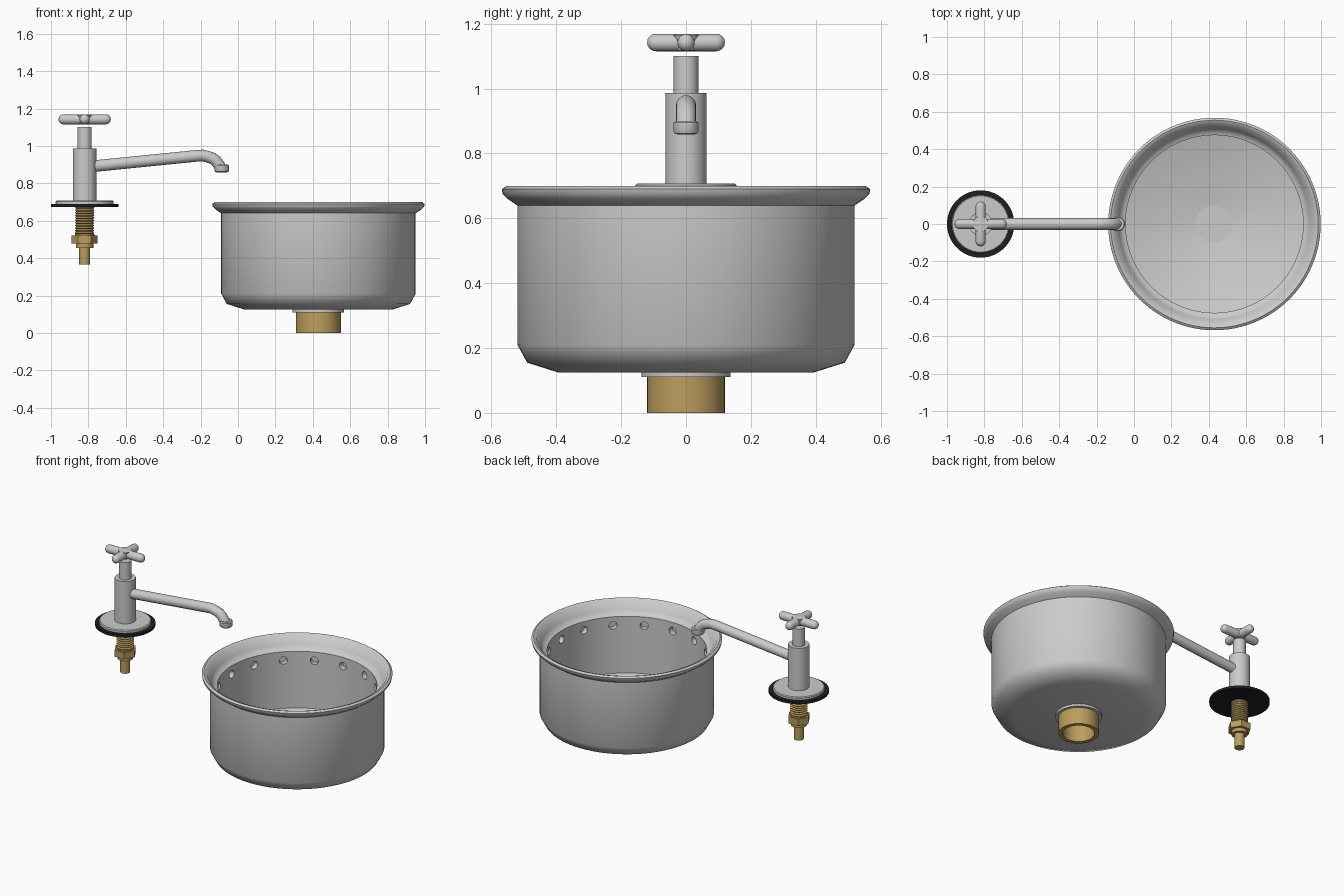
import bpy, bmesh, math
from mathutils import Matrix, Vector

if "Cube" in bpy.data.objects:
    bpy.data.objects.remove(bpy.data.objects["Cube"])


def material(name, rgb):
    m = bpy.data.materials.new(name)
    m.diffuse_color = (*rgb, 1)
    m.use_nodes = True
    m.node_tree.nodes["Principled BSDF"].inputs["Base Color"].default_value = m.diffuse_color
    return m


BRASS = material("brass", (0.50, 0.34, 0.11))
RUBBER = material("rubber", (0.012, 0.014, 0.017))
BX, FX = 0.43, -0.82  # bowl axis, tap axis


def finish(name, bm, mat=None, loc=(0, 0, 0), rot=(0, 0, 0), angle=35):
    bmesh.ops.recalc_face_normals(bm, faces=bm.faces)
    me = bpy.data.meshes.new(name)
    bm.to_mesh(me)
    bm.free()
    ob = bpy.data.objects.new(name, me)
    bpy.context.collection.objects.link(ob)
    ob.location, ob.rotation_euler = loc, rot
    if mat:
        me.materials.append(mat)
    smooth(ob, angle)
    return ob


def smooth(ob, angle):
    bpy.ops.object.select_all(action='DESELECT')
    ob.select_set(True)
    bpy.context.view_layer.objects.active = ob
    bpy.ops.object.shade_smooth_by_angle(angle=math.radians(angle))


def lathe(name, profile, x=0, mat=None, segs=32, closed=False, loc=None, rot=(0, 0, 0), angle=35):
    """Revolve (radius, z) points about z; radius 0 becomes a pole."""
    bm = bmesh.new()
    rings = []
    for r, z in profile:
        if r == 0:
            rings.append([bm.verts.new((0, 0, z))] * segs)
        else:
            rings.append([bm.verts.new((r * math.cos(2 * math.pi * i / segs),
                                        r * math.sin(2 * math.pi * i / segs), z)) for i in range(segs)])
    pairs = list(zip(rings, rings[1:])) + ([(rings[-1], rings[0])] if closed else [])
    for a, b in pairs:
        for i in range(segs):
            j = (i + 1) % segs
            bm.faces.new(list(dict.fromkeys((a[i], a[j], b[j], b[i]))))
    return finish(name, bm, mat, loc or (x, 0, 0), rot, angle)


def disc(name, r, z0, z1, x, mat=None, segs=32):
    return lathe(name, [(0, z0), (r, z0), (r, z1), (0, z1)], x, mat, segs)


# Bowl with rolled rim, inner ledge and sloping floor
bowl = lathe("bowl", [
    (0, 0.125), (0.395, 0.125), (0.49, 0.155), (0.52, 0.21), (0.52, 0.64), (0.55, 0.66),
    (0.565, 0.675), (0.568, 0.69), (0.555, 0.699), (0.537, 0.692), (0.51, 0.64), (0.495, 0.618),
    (0.475, 0.612), (0.475, 0.24), (0.1, 0.138), (0, 0.138)], BX, segs=96, angle=48)

# Ring of sixteen flushing holes
bm = bmesh.new()
for i in range(16):
    a = 2 * math.pi * i / 16
    d = Vector((math.cos(a), math.sin(a), 0))
    mat = Matrix.Translation(d * 0.475 + Vector((BX, 0, 0.555))) @ d.to_track_quat('Z', 'Y').to_matrix().to_4x4()
    bmesh.ops.create_cone(bm, cap_ends=True, segments=16, radius1=0.025, radius2=0.025, depth=0.07, matrix=mat)
cutter = finish("hole_cutter", bm)
cutter.hide_render = True
mod = bowl.modifiers.new("holes", 'BOOLEAN')
mod.object, mod.operation, mod.solver = cutter, 'DIFFERENCE', 'EXACT'
bpy.context.view_layer.objects.active = bowl
bpy.ops.object.modifier_move_to_index(modifier="holes", index=0)
bpy.ops.object.modifier_apply(modifier="holes")
bpy.data.objects.remove(cutter)
smooth(bowl, 48)

# Drain: cover disc, flange and hollow brass tail
disc("drain_cover", 0.1, 0.136, 0.142, BX, segs=48)
lathe("drain_flange", [(0.095, 0.11), (0.138, 0.11), (0.138, 0.125), (0.095, 0.125)], BX, segs=48, closed=True)
lathe("drain_tail", [(0.095, 0), (0.12, 0), (0.12, 0.112), (0.095, 0.112)], BX, BRASS, 48, True)

# Tap base, body and stem
disc("gasket", 0.18, 0.674, 0.69, FX, RUBBER, 64)
lathe("base_flange", [(0, 0.69), (0.155, 0.69), (0.155, 0.703), (0.15, 0.708), (0, 0.708)], FX, segs=64)
disc("tap_body", 0.063, 0.70, 0.986, FX)
disc("tap_stem", 0.038, 0.98, 1.10, FX)

# Cross handle: two round-ended bars and a hub
R = 0.027
for name, half, rot in (("handle_bar_x", 0.14, (0, math.pi / 2, 0)), ("handle_bar_y", 0.12, (math.pi / 2, 0, 0))):
    cap = [(R * math.sin(t), half - R + R * math.cos(t)) for t in (math.pi / 8 * k for k in range(1, 5))]
    pts = [(0, half)] + cap + [(r, -z) for r, z in reversed(cap)] + [(0, -half)]
    lathe(name, pts, segs=20, loc=(FX, 0, 1.142), rot=rot)
lathe("handle_hub", [(0, 1.117), (0.03, 1.117), (0.042, 1.166), (0, 1.166)], FX, segs=24)

# Spout tube swept along a bent path
path = [(-0.80, 0.889), (-0.22, 0.947), (-0.19, 0.949), (-0.165, 0.943), (-0.135, 0.933),
        (-0.118, 0.92), (-0.105, 0.903), (-0.09, 0.878)]
cu = bpy.data.curves.new("spout", 'CURVE')
cu.dimensions = '3D'
cu.bevel_depth, cu.bevel_resolution, cu.use_fill_caps = 0.031, 6, True
sp = cu.splines.new('POLY')
sp.points.add(len(path) - 1)
for p, (x, z) in zip(sp.points, path):
    p.co = (x, 0, z, 1)
spout = bpy.data.objects.new("spout", cu)
bpy.context.collection.objects.link(spout)
bpy.ops.object.select_all(action='DESELECT')
spout.select_set(True)
bpy.context.view_layer.objects.active = spout
bpy.ops.object.convert(target='MESH')
smooth(bpy.context.object, 40)
lathe("spout_nozzle", [(0, 0.87), (0.025, 0.87), (0.025, 0.858), (0.036, 0.862), (0.039, 0.868),
                       (0.039, 0.895), (0.034, 0.9), (0, 0.9)], -0.087, segs=24)

# Brass threaded shank, nut, collar and inlet pipe
thread = [(0, 0.685)]
for k in range(12):
    z = 0.683 - k * 0.0135
    thread += [(0.052, z), (0.045, z - 0.0068)]
lathe("threaded_shank", thread + [(0, 0.52)], FX, BRASS, 24)
disc("nut_washer", 0.052, 0.517, 0.53, FX, BRASS)
disc("lock_nut", 0.069, 0.478, 0.522, FX, BRASS, 6)
disc("pipe_collar", 0.047, 0.455, 0.48, FX, BRASS)
disc("inlet_pipe", 0.03, 0.365, 0.457, FX, BRASS, 24)
